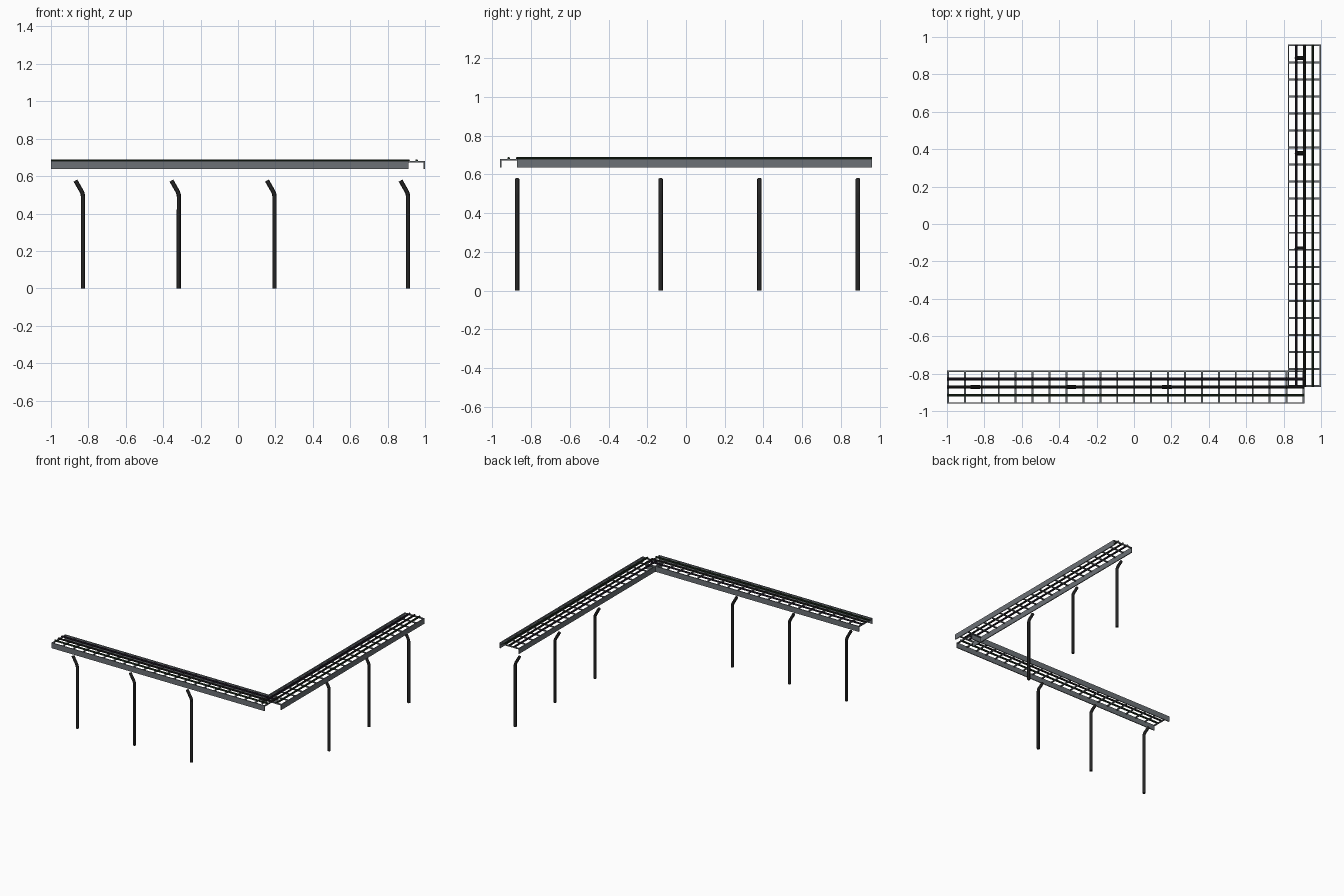
import bpy
from mathutils import Vector, Matrix

if "Cube" in bpy.data.objects:
    bpy.data.objects.remove(bpy.data.objects["Cube"])


def material(name, rgb):
    m = bpy.data.materials.new(name)
    m.diffuse_color = (*rgb, 1)
    m.use_nodes = True
    m.node_tree.nodes["Principled BSDF"].inputs["Base Color"].default_value = m.diffuse_color
    return m


STEEL = material("grey steel", (0.15, 0.165, 0.18))
POST = material("black post", (0.018, 0.018, 0.018))
CABLES = [material("dark green", (0.013, 0.026, 0.012)),
          material("black cable", (0.014, 0.013, 0.012)),
          material("dark purple", (0.018, 0.012, 0.024))]

HALF = 0.0885          # half width of a tray
MID_Y = -0.872         # centre line of the tray along x
MID_X = 0.9115         # centre line of the tray along y
TOP = 0.681            # top of the tray


def box(name, lo, hi, mat):
    lo, hi = Vector(lo), Vector(hi)
    bpy.ops.mesh.primitive_cube_add(size=1)
    ob = bpy.context.object
    ob.name = name
    ob.data.transform(Matrix.Translation((lo + hi) / 2) @ Matrix.Diagonal((*(hi - lo), 1)))
    ob.data.materials.append(mat)
    return ob


def tube(name, points, radius, mat, sides=8):
    """Capped round tube along a path, turned into a mesh."""
    cu = bpy.data.curves.new(name, 'CURVE')
    cu.dimensions = '3D'
    cu.bevel_depth = radius
    cu.bevel_resolution = sides // 2 - 2
    cu.use_fill_caps = True
    sp = cu.splines.new('POLY')
    sp.points.add(len(points) - 1)
    for p, co in zip(sp.points, points):
        p.co = (*co, 1)
    ob = bpy.data.objects.new(name, cu)
    bpy.context.collection.objects.link(ob)
    cu.materials.append(mat)
    bpy.ops.object.select_all(action='DESELECT')
    ob.select_set(True)
    bpy.context.view_layer.objects.active = ob
    bpy.ops.object.convert(target='MESH')
    ob = bpy.context.object
    ob.name = name
    bpy.ops.object.shade_smooth_by_angle()
    return ob


def tray(name, length, bays, place):
    """Ladder tray along local x, outer side at -y, moved by a matrix."""
    parts = []
    # hanging side rails
    for side in (-1, 1):
        ys = sorted((side * HALF, side * (HALF - 0.007)))
        parts.append(box(f"{name}_side_rail", (0, ys[0], 0.637), (length, ys[1], TOP), STEEL))
    # rungs, evenly spaced
    w = 0.010
    for i in range(bays + 1):
        x = (length - w) * i / bays
        parts.append(box(f"{name}_rung", (x, -HALF + 0.003, TOP - 0.009),
                         (x + w, HALF - 0.003, TOP - 0.0005), STEEL))
    # cables lying on the rungs
    for off, mat in zip((-0.044, 0, 0.044), CABLES):
        parts.append(tube(f"{name}_cable", [(0, off, 0.6825), (length, off, 0.6825)],
                          0.0075, mat))
    for ob in parts:
        ob.data.transform(place)


# front tray runs along x, its outer side facing -y
tray("front_tray", 1 + MID_X, 21, Matrix.Translation((-1, MID_Y, 0)))
# right tray runs along y, its outer side facing +x
tray("right_tray", 0.9605 - MID_Y, 20,
     Matrix.Translation((MID_X, MID_Y, 0)) @ Matrix.Rotation(1.5707963, 4, 'Z'))

# posts with bent tops leaning to -x
for x, y in [(-0.829, MID_Y), (-0.316, MID_Y), (0.195, MID_Y),
             (0.909, -0.131), (0.909, 0.379), (0.909, 0.888)]:
    path = [(x, y, 0), (x, y, 0.492), (x - 0.002, y, 0.506),
            (x - 0.008, y, 0.520), (x - 0.040, y, 0.576)]
    tube("support_post", path, 0.0115, POST, 12)
